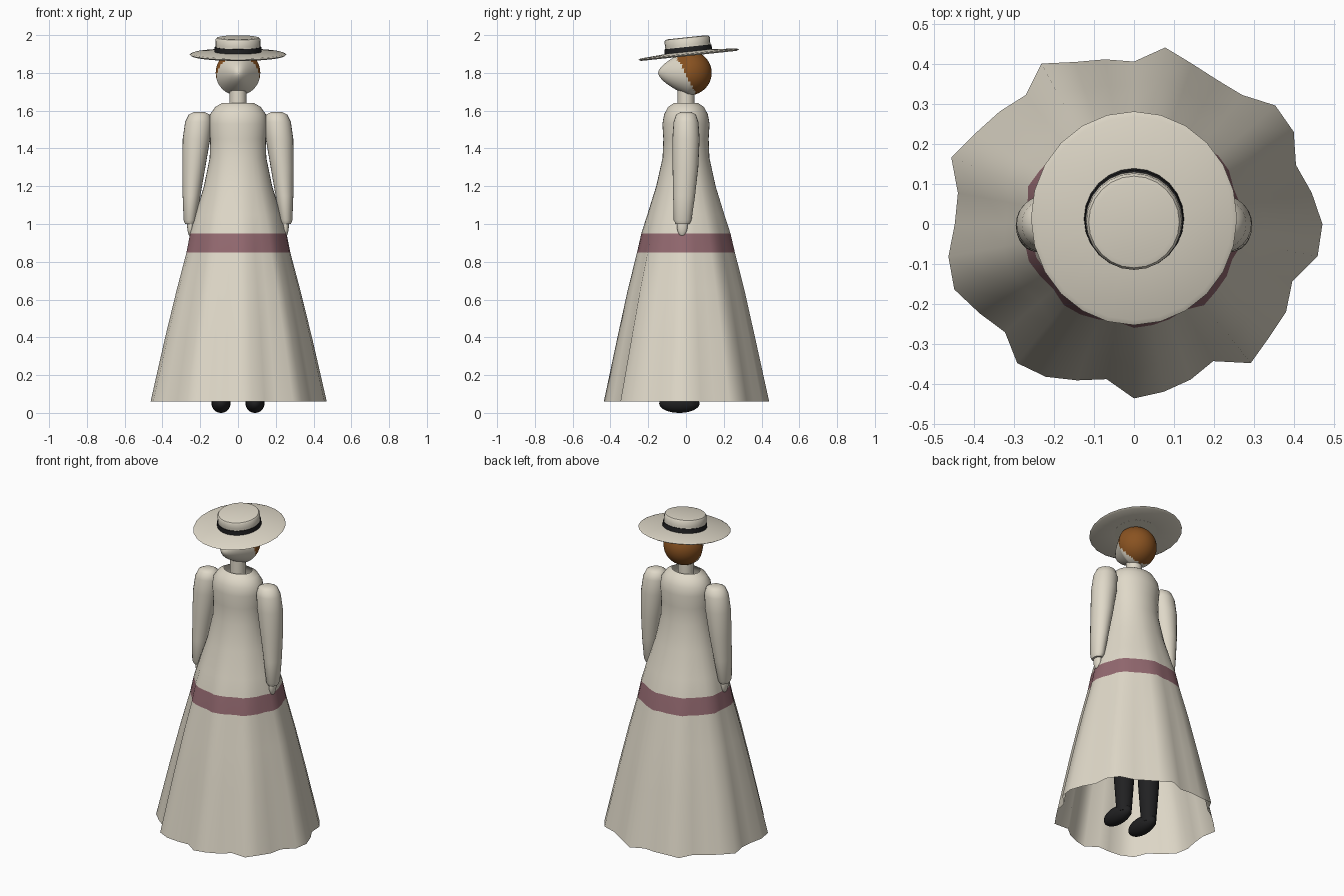
import bpy, bmesh
from math import sin, cos, pi, radians, hypot

cube = bpy.data.objects.get("Cube")
if cube:
    bpy.data.objects.remove(cube, do_unlink=True)


def material(name, color):
    m = bpy.data.materials.new(name)
    m.use_nodes = True
    m.diffuse_color = (*color, 1)
    bsdf = m.node_tree.nodes["Principled BSDF"]
    bsdf.inputs["Base Color"].default_value = (*color, 1)
    bsdf.inputs["Roughness"].default_value = 0.8
    return m


cream = material("cream", (0.74, 0.69, 0.58))
mauve = material("mauve", (0.29, 0.14, 0.16))
brown = material("hair_brown", (0.25, 0.085, 0.015))
black = material("black", (0.015, 0.015, 0.016))


def finish(name, bm, mats, angle=40):
    bmesh.ops.recalc_face_normals(bm, faces=bm.faces)
    mesh = bpy.data.meshes.new(name)
    bm.to_mesh(mesh)
    bm.free()
    for m in mats:
        mesh.materials.append(m)
    ob = bpy.data.objects.new(name, mesh)
    bpy.context.collection.objects.link(ob)
    bpy.ops.object.select_all(action="DESELECT")
    ob.select_set(True)
    bpy.context.view_layer.objects.active = ob
    bpy.ops.object.shade_smooth_by_angle(angle=radians(angle))
    return ob


def loft(name, rings, mats, n=24, caps=True, closed=False, stripe=None, wave=None, angle=40):
    """Skin through elliptical rings given as (z, cx, cy, rx, ry, wave weight)."""
    bm = bmesh.new()
    loops = []
    for z, cx, cy, rx, ry, w in rings:
        loop = []
        for i in range(n):
            a = 2 * pi * i / n
            k = 1 + w * (wave[i] - 1) if wave else 1
            loop.append(bm.verts.new((cx + rx * k * cos(a), cy + ry * k * sin(a), z)))
        loops.append(loop)
    pairs = list(zip(loops, loops[1:]))
    if closed:
        pairs.append((loops[-1], loops[0]))
    for row, (lo, hi) in enumerate(pairs):
        for i in range(n):
            j = (i + 1) % n
            f = bm.faces.new((lo[i], lo[j], hi[j], hi[i]))
            f.material_index = int(row == stripe)
    if caps and not closed:
        bm.faces.new(loops[0])
        bm.faces.new(loops[-1])
    return finish(name, bm, mats, angle)


def ellipsoid(name, center, radii, mat):
    bm = bmesh.new()
    bmesh.ops.create_uvsphere(bm, u_segments=24, v_segments=16, radius=1)
    for v in bm.verts:
        v.co = [c + r * p for c, r, p in zip(center, radii, v.co)]
    return finish(name, bm, [mat])


def centred(profile, cy=0):
    return [(z, 0, cy, rx, ry, 0) for z, rx, ry in profile]


# Dress: open sheet, irregular folds fading out towards the waist
HEM = [47, 45, 43, 46, 46, 42, 41.5, 42.5, 44.7, 40.5, 41.7, 43,
       46.2, 42, 43.7, 45.5, 48.5, 44.6, 44.7, 47, 47.7, 44.5, 42, 45.3,
       44, 41.5, 39.3, 43.5, 42.5, 41.3, 39.5, 45.3, 44, 43.8, 42, 46.5]
MEAN = 0.438
folds = [h / 100 / MEAN for h in HEM]
dress_profile = [
    (0.06, MEAN, MEAN, 1), (0.4, 0.37, 0.365, 0.8), (0.65, 0.315, 0.31, 0.65),
    (0.85, 0.267, 0.26, 0.5), (0.95, 0.25, 0.237, 0.4), (1.05, 0.225, 0.205, 0.25),
    (1.2, 0.18, 0.158, 0.1), (1.35, 0.15, 0.124, 0), (1.45, 0.147, 0.12, 0),
    (1.53, 0.155, 0.125, 0), (1.58, 0.148, 0.116, 0), (1.62, 0.12, 0.095, 0),
    (1.64, 0.085, 0.065, 0)]
loft("dress", [(z, 0, 0, rx, ry, w) for z, rx, ry, w in dress_profile],
     [cream, mauve], n=len(HEM), caps=False, stripe=3, wave=folds, angle=60)

# Sleeves, hands, legs and shoes on both sides
sleeve = [
    (1.592, 0.205, 0, 0.03, 0.03), (1.58, 0.205, 0, 0.055, 0.052),
    (1.54, 0.21, 0, 0.07, 0.066), (1.45, 0.22, 0, 0.073, 0.072),
    (1.3, 0.234, -0.003, 0.061, 0.068), (1.15, 0.246, -0.01, 0.047, 0.058),
    (1.02, 0.254, -0.018, 0.034, 0.047), (1, 0.255, -0.018, 0.025, 0.036)]
for side, s in (("left", 1), ("right", -1)):
    loft(side + "_sleeve", [(z, s * x, y, rx, ry, 0) for z, x, y, rx, ry in sleeve],
         [cream], angle=60)
    ellipsoid(side + "_hand", (s * 0.252, -0.02, 0.99), (0.017, 0.028, 0.055), cream)
    loft(side + "_leg", [(0.04, s * 0.09, 0.02, 0.042, 0.042, 0),
                         (0.3, s * 0.09, 0.02, 0.06, 0.06, 0),
                         (0.9, s * 0.09, 0.01, 0.07, 0.07, 0)], [black], n=20)
    ellipsoid(side + "_shoe", (s * 0.09, -0.035, 0.05), (0.05, 0.107, 0.05), black)

# Neck
loft("neck", centred([(1.5, 0.046, 0.046), (1.75, 0.044, 0.044)]), [cream])

# Head: round at the back, drawn to a point at the face, hair by a slanted line
bm = bmesh.new()
bmesh.ops.create_uvsphere(bm, u_segments=48, v_segments=32, radius=1)
for v in bm.verts:
    x, y, z = v.co
    if y < 0:
        y = -1.25 * (1 - min(1, hypot(x, z)) ** 1.7)
        x *= 1 + 0.1 * y
    v.co = (0.118 * x, 0.01 + 0.126 * y, 1.8 + 0.12 * z)
for f in bm.faces:
    c = f.calc_center_median()
    f.material_index = int(c.y > -0.005 - 0.5 * (c.z - 1.8))
finish("head", bm, [cream, brown])

# Straw hat, tipped forward
brim = [(0.014, 0.1, 0.1), (0.003, 0.245, 0.255), (-0.003, 0.257, 0.268),
        (-0.01, 0.245, 0.255), (0.002, 0.1, 0.1)]
crown = [(0, 0.121, 0.121), (0.05, 0.12, 0.12), (0.078, 0.119, 0.121),
         (0.086, 0.113, 0.115), (0.089, 0.1, 0.102)]
ribbon = [(0.008, 0.125, 0.127), (0.038, 0.123, 0.125)]
for name, profile, mat, closed in (("hat_brim", brim, cream, True),
                                   ("hat_crown", crown, cream, False),
                                   ("hat_ribbon", ribbon, black, False)):
    part = loft(name, centred(profile), [mat], closed=closed)
    part.location = (0, 0.014, 1.9)
    part.rotation_euler.x = radians(6)
